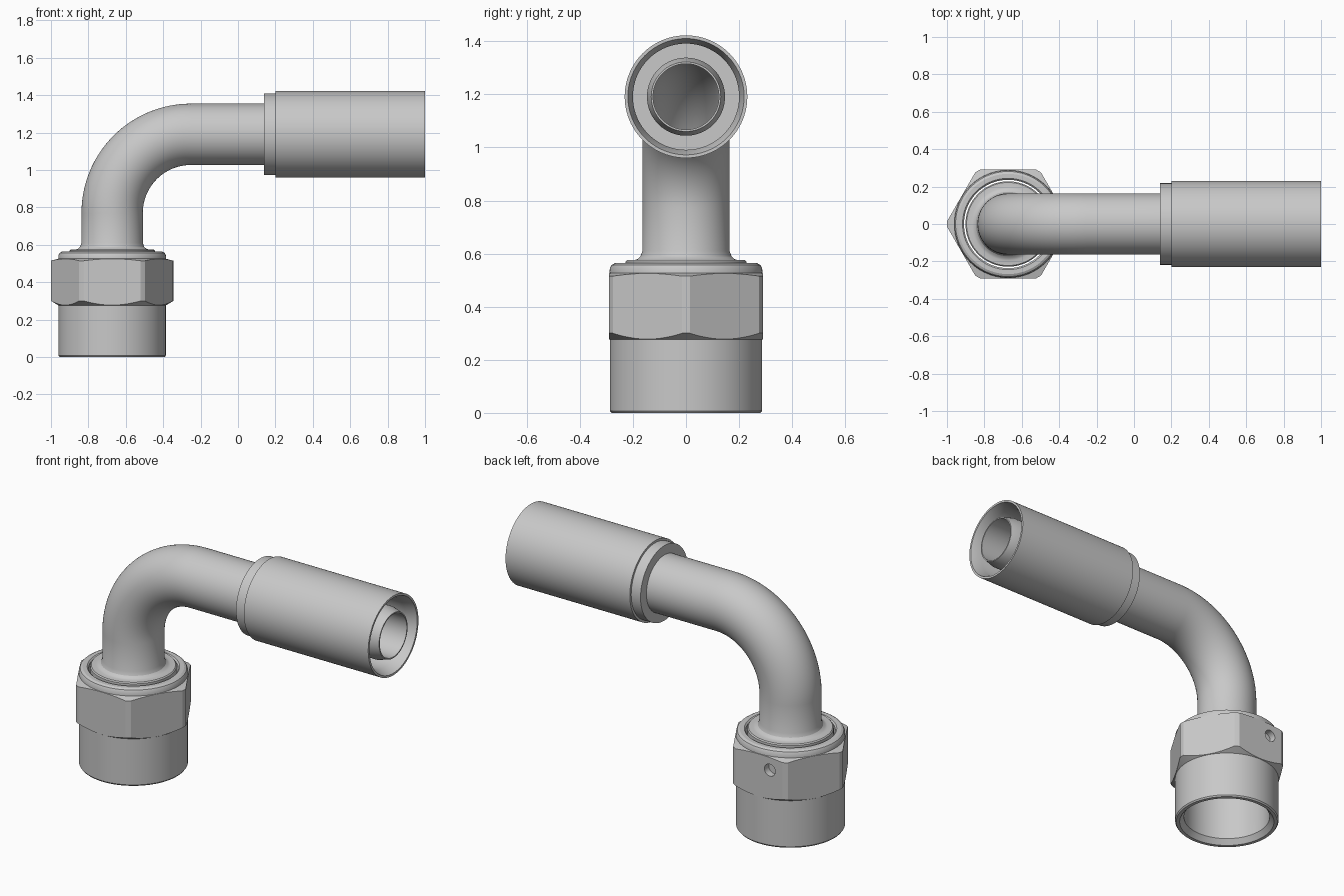
import bpy, bmesh, math
from mathutils import Vector

if "Cube" in bpy.data.objects:
    bpy.data.objects.remove(bpy.data.objects["Cube"], do_unlink=True)

# One steel colour for every part
steel = bpy.data.materials.new("light_grey_steel")
steel.use_nodes = True
steel.diffuse_color = (0.58, 0.58, 0.58, 1)
steel.node_tree.nodes["Principled BSDF"].inputs["Base Color"].default_value = steel.diffuse_color

# Centreline: up, a quarter bend, then along +x
AXIS_X, AXIS_Z, BEND = -0.673, 1.191, 0.421
BEND_START = AXIS_Z - BEND
BEND_END = BEND_START + BEND * math.pi / 2


def along_x(x):
    """Distance along the centreline at a given x of the horizontal run."""
    return BEND_END + x - (AXIS_X + BEND)


def frame(s):
    """Point on the centreline and its outward direction within the bend plane."""
    a = min(max((s - BEND_START) / BEND, 0), math.pi / 2)
    out = Vector((-math.cos(a), 0, math.sin(a)))
    point = Vector((AXIS_X + BEND, 0, BEND_START)) + BEND * out
    tangent = Vector((math.sin(a), 0, math.cos(a)))
    extra = min(s - BEND_START, 0) + max(s - BEND_END, 0)
    return point + tangent * extra, out


def sweep(name, profile, sides=96):
    """Turn a closed (distance, radius) profile around the centreline."""
    bm = bmesh.new()
    rings = []
    for s, r in profile:
        point, out = frame(s)
        ring = []
        for i in range(sides):
            t = 2 * math.pi * i / sides
            ring.append(bm.verts.new(point + r * (math.cos(t) * out + Vector((0, math.sin(t), 0)))))
        rings.append(ring)
    for k, ring in enumerate(rings):
        prev = rings[k - 1]
        for i in range(sides):
            j = (i + 1) % sides
            bm.faces.new((prev[i], prev[j], ring[j], ring[i]))
    bmesh.ops.remove_doubles(bm, verts=bm.verts, dist=1e-5)
    bmesh.ops.recalc_face_normals(bm, faces=bm.faces)
    mesh = bpy.data.meshes.new(name)
    bm.to_mesh(mesh)
    bm.free()
    mesh.materials.append(steel)
    obj = bpy.data.objects.new(name, mesh)
    bpy.context.collection.objects.link(obj)
    return obj


def activate(obj):
    bpy.ops.object.select_all(action='DESELECT')
    obj.select_set(True)
    bpy.context.view_layer.objects.active = obj


def cut(obj, cutter, operation):
    activate(obj)
    mod = obj.modifiers.new("cut", 'BOOLEAN')
    mod.object, mod.operation, mod.solver = cutter, operation, 'EXACT'
    bpy.ops.object.modifier_apply(modifier=mod.name)
    bpy.data.objects.remove(cutter, do_unlink=True)


# Swivel nut: turned body with chamfers, trimmed to a hexagon
nut = sweep("swivel_nut", [
    (0, 0.262), (0, 0.281), (0.008, 0.287), (0.276, 0.287), (0.30, 0.327),
    (0.515, 0.327), (0.526, 0.288), (0.545, 0.287), (0.557, 0.281), (0.564, 0.268),
    (0.564, 0.244), (0.556, 0.236), (0.36, 0.236), (0.34, 0.238), (0.03, 0.238)])
hexagon = sweep("hexagon_cutter", [(-0.1, 0), (-0.1, 0.335), (0.7, 0.335), (0.7, 0)], sides=6)
cut(nut, hexagon, 'INTERSECT')

# Small blind hole in the back flat of the nut
bpy.ops.mesh.primitive_cylinder_add(vertices=32, radius=0.035, depth=0.11,
                                    location=(AXIS_X - 0.07, 0.305, 0.45),
                                    rotation=(math.pi / 2, 0, 0))
hole = bpy.context.object
hole.data.materials.append(steel)
cut(nut, hole, 'DIFFERENCE')

# Bent tube with its seat collar, base fillet and hose nipple
STEPS = 32
bend = [BEND_START + (BEND_END - BEND_START) * i / STEPS for i in range(STEPS + 1)]
tube = sweep("elbow_tube", [
    (0.30, 0.125), (0.30, 0.20), (0.36, 0.228), (0.569, 0.228), (0.575, 0.222),
    (0.575, 0.195), (0.579, 0.183), (0.589, 0.172), (0.61, 0.164)]
    + [(s, 0.164) for s in bend]
    + [(along_x(x), r) for x, r in [(0.2, 0.164), (0.2, 0.147), (0.94, 0.147),
                                    (1, 0.131), (1, 0.124)]]
    + [(s, 0.124) for s in reversed(bend)])

# Crimp sleeve with a stepped rear collar and an open pocket
sleeve = sweep("crimp_sleeve", [(along_x(x), r) for x, r in [
    (0.14, 0.14), (0.14, 0.218), (0.2, 0.218), (0.2, 0.231), (1, 0.231),
    (1, 0.219), (0.94, 0.2), (0.28, 0.2), (0.28, 0.14)]])

for part in (nut, tube, sleeve):
    activate(part)
    bpy.ops.object.shade_smooth_by_angle(angle=math.radians(25))
